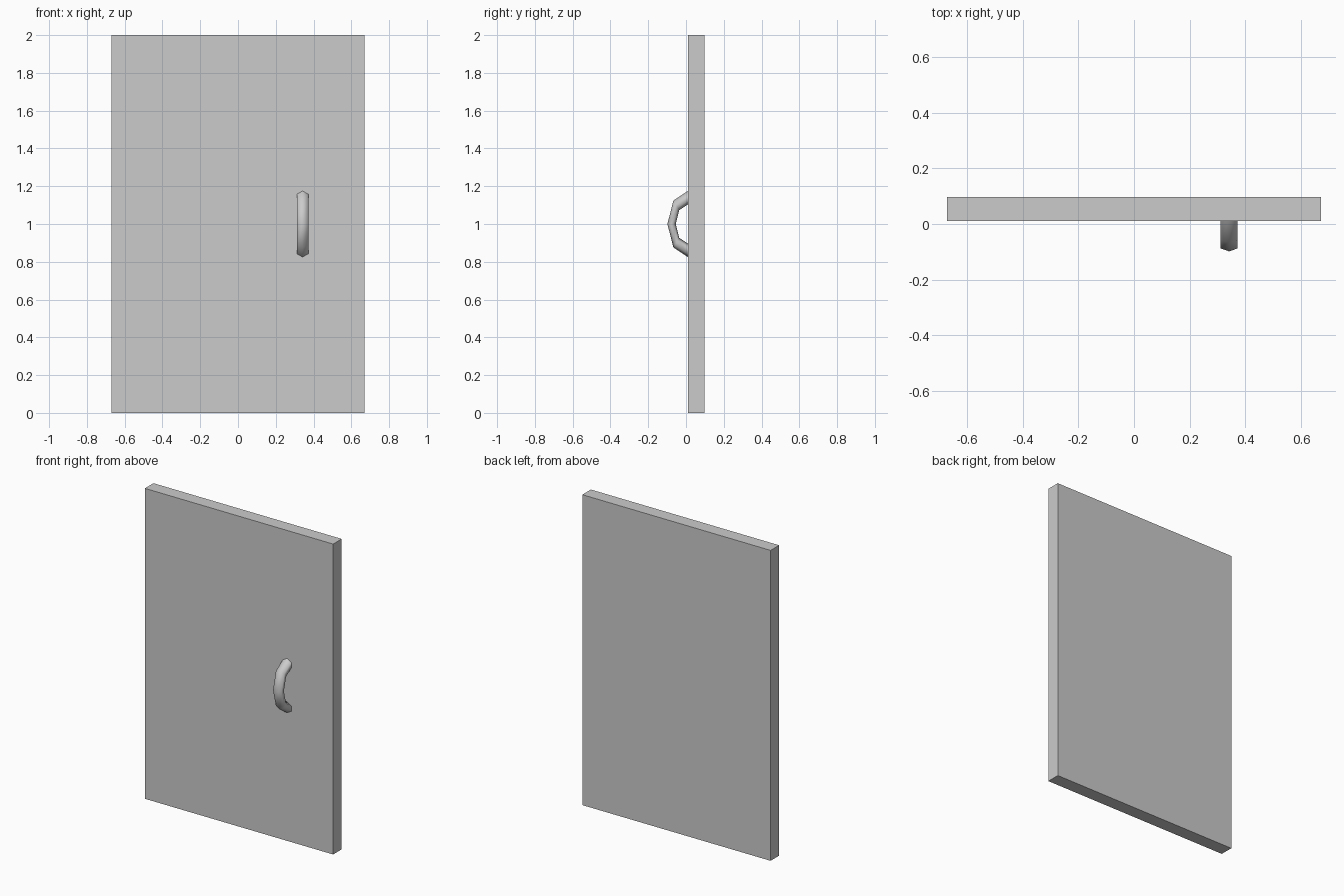
import bpy, bmesh, math
from mathutils import Vector

if "Cube" in bpy.data.objects:
    bpy.data.objects.remove(bpy.data.objects["Cube"])


def add_object(name, bm):
    bmesh.ops.recalc_face_normals(bm, faces=bm.faces)
    mesh = bpy.data.meshes.new(name)
    bm.to_mesh(mesh)
    bm.free()
    ob = bpy.data.objects.new(name, mesh)
    bpy.context.collection.objects.link(ob)
    return ob


FRONT, BACK = 0.01, 0.097

# Door panel: plain slab
bm = bmesh.new()
bmesh.ops.create_cube(bm, size=1)
for v in bm.verts:
    v.co = Vector((v.co.x * 1.342, v.co.y * (BACK - FRONT) + (BACK + FRONT) / 2, v.co.z * 2 + 1))
add_object("door_panel", bm)

# Pull handle: flattened half ring with a hexagonal section
MAJOR, MINOR, SQUASH, SIDES, STEPS = 0.1395, 0.0355, 0.62, 6, 4
bm = bmesh.new()
rings = []
for i in range(STEPS + 1):
    a = math.pi * (i / STEPS - 0.5)
    ring = []
    for j in range(SIDES):
        b = math.tau * j / SIDES
        r = MAJOR + MINOR * math.cos(b)
        ring.append(bm.verts.new((0.342 + MINOR * math.sin(b),
                                  FRONT - SQUASH * r * math.cos(a),
                                  1.0 + r * math.sin(a))))
    rings.append(ring)
for lo, hi in zip(rings, rings[1:]):
    for j in range(SIDES):
        k = (j + 1) % SIDES
        bm.faces.new((lo[j], lo[k], hi[k], hi[j])).smooth = True
add_object("pull_handle", bm)
